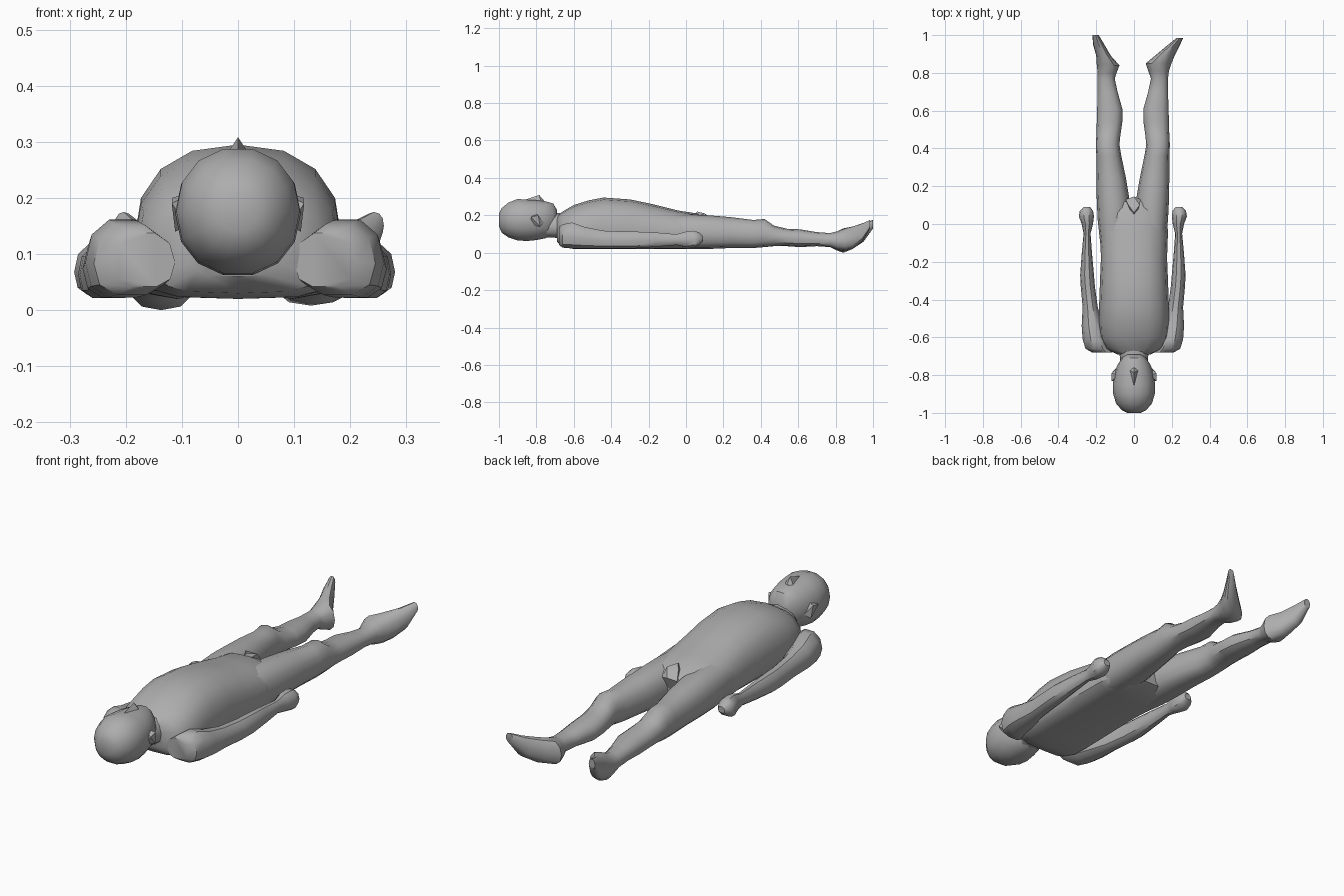
import bpy, bmesh
from math import cos, sin, pi, radians

default = bpy.data.objects.get("Cube")
if default:
    bpy.data.objects.remove(default, do_unlink=True)

grey = bpy.data.materials.new("plain grey")
GREY = (0.42, 0.42, 0.42, 1)
grey.diffuse_color = GREY
grey.use_nodes = True
grey.node_tree.nodes["Principled BSDF"].inputs["Base Color"].default_value = GREY


def finish(name, bm, sharp=38):
    """Turn a bmesh into a softly shaded object that keeps its hard creases."""
    bmesh.ops.recalc_face_normals(bm, faces=bm.faces)
    mesh = bpy.data.meshes.new(name)
    bm.to_mesh(mesh)
    bm.free()
    mesh.materials.append(grey)
    mesh.shade_smooth()
    mesh.set_sharp_from_angle(angle=radians(sharp))
    obj = bpy.data.objects.new(name, mesh)
    bpy.context.collection.objects.link(obj)
    return obj


def power(value, exponent):
    return abs(value) ** exponent * (1 if value >= 0 else -1)


def loft(name, sections, side=1, shift=0, sides=12, waist=0.45, top=0.9, bottom=0.8):
    """Skin rounded cross-sections along y.

    Each section is (y, x low, x high, z low, z high) in hundredths of a unit.
    waist is the height of the widest point; top and bottom set the roundness.
    """
    bm = bmesh.new()
    rings = []
    for section in sections:
        y, x_low, x_high, z_low, z_high = [v / 100 for v in section]
        centre, half = (x_low + x_high) / 2, (x_high - x_low) / 2
        middle = z_low + (z_high - z_low) * waist
        ring = []
        for i in range(sides):
            a = 2 * pi * i / sides
            c, s = cos(a), sin(a)
            round_power = top if s >= 0 else bottom
            reach = z_high - middle if s >= 0 else middle - z_low
            x = side * (centre + half * power(c, round_power)) + shift
            ring.append(bm.verts.new((x, y, middle + reach * power(s, round_power))))
        rings.append(ring)
    for a, b in zip(rings, rings[1:]):
        for i in range(sides):
            j = (i + 1) % sides
            bm.faces.new((a[i], a[j], b[j], b[i]))
    bm.faces.new(rings[0])
    bm.faces.new(rings[-1])
    return finish(name, bm)


def solid(name, points):
    """Small faceted lump from the convex hull of a few points."""
    bm = bmesh.new()
    for p in points:
        bm.verts.new(p)
    bmesh.ops.convex_hull(bm, input=bm.verts)
    return finish(name, bm, sharp=30)


# Torso: broad chest, flat back, tapering to the pelvis
loft("torso", [
    (-69, -9, 9, 6, 20), (-66, -15, 15, 3, 22), (-60, -18, 18, 2, 25.5),
    (-52, -18.5, 18.5, 2, 28), (-44, -18.5, 18.5, 2, 29.5),
    (-30, -18, 18, 2, 28.5), (-18, -17.5, 17.5, 2, 26),
    (-4, -18, 18, 2, 22.5), (6, -17, 17, 2, 21), (12, -12, 12, 4, 18),
], sides=16, waist=0.38, top=0.85, bottom=0.55)

# Neck and head
loft("neck", [(-76, -7, 7, 8, 22), (-70, -7.5, 7.5, 8, 21), (-60, -11, 11, 7, 22)])
loft("head", [
    (-100, -3.5, 3.5, 14, 21), (-98.5, -6.5, 6.5, 10.5, 24),
    (-95, -9.5, 9.5, 8, 27), (-90, -11, 11, 6.3, 29),
    (-85, -11.2, 11.2, 6, 28.6), (-80, -10.5, 10.5, 6.5, 28.3),
    (-75, -9, 9, 7.5, 27.7), (-71, -6.5, 6.5, 9.5, 26.5), (-69, -4, 4, 12, 23),
], sides=14, waist=0.5, top=0.95, bottom=0.95)

# Nose: a wedge rising towards its tip
solid("nose", [
    (0, -0.86, 0.283), (0, -0.785, 0.308), (0, -0.76, 0.28),
    (-0.026, -0.775, 0.27), (0.026, -0.775, 0.27), (0, -0.8, 0.25),
])

# Small groin bump where the legs part
solid("groin_bump", [
    (-0.045, 0.13, 0.17), (0.035, 0.13, 0.17), (0, 0.06, 0.22), (0.03, 0.1, 0.21),
    (-0.03, 0.1, 0.21), (0, 0.145, 0.18), (0, 0.11, 0.09), (0, 0.02, 0.18),
])

# Arm rows run shoulder, elbow, wrist, hand
arm = [
    (-68, 10, 21, 4, 14), (-66, 11, 24.5, 2.5, 15.5), (-61, 13, 26, 2, 16.5),
    (-54, 15, 26.5, 2, 14), (-44, 18, 26, 2, 12), (-33, 19.5, 27, 2, 11.5),
    (-27, 20, 27.3, 2.2, 11.5), (-16, 21, 26.5, 3, 11), (-5, 21.8, 25.5, 4, 10),
    (0, 20.5, 26.5, 3, 11.5), (4, 20, 28, 2.5, 12), (7, 20.5, 27.5, 4, 11), (9, 22, 25.5, 6, 9),
]
# Leg rows run hip, knee, calf, ankle
leg = [
    (-12, 3, 16.5, 3, 20), (2, 1, 18, 2, 20.5), (12, 1, 18.5, 2, 20),
    (24, 3, 18.7, 2.5, 19), (36, 5.5, 18.7, 2.5, 17.5), (42, 6.5, 19, 3, 18),
    (47, 6, 18.7, 3.5, 14.5), (54, 5, 18.5, 3.5, 12.8), (61, 5, 18.3, 3, 12.5),
    (70, 7.5, 18, 3.5, 11), (77, 9, 18, 3, 10.5),
]
# The left foot turns out further than the right; rows run heel to toes
feet = {
    "left": [(81, 7.5, 18.5, 1.5, 11.5), (85, 6.2, 19.8, 0.8, 13),
             (89, 11, 21.5, 2, 14), (94, 17, 24, 5.5, 15.5), (98.5, 22.5, 26, 13, 17.5)],
    "right": [(80, 8, 18, 1.5, 11), (84, 6.5, 18.5, 0, 13),
              (89, 11, 18.8, 2, 14), (95, 14.5, 20.5, 6, 16), (100, 17.5, 20.8, 13, 17.5)],
}

for name, side, shift in (("left", 1, 0), ("right", -1, -0.012)):
    loft(name + "_arm", arm, side, shift, sides=10)
    loft(name + "_leg_and_foot", leg + feet[name], side, shift)
    # Ear: thin lump on the side of the head
    solid(name + "_ear", [
        (side * x, y, z) for x, y, z in (
            (0.09, -0.83, 0.15), (0.118, -0.83, 0.19), (0.118, -0.79, 0.2),
            (0.09, -0.76, 0.16), (0.112, -0.78, 0.14), (0.08, -0.8, 0.21))
    ])
